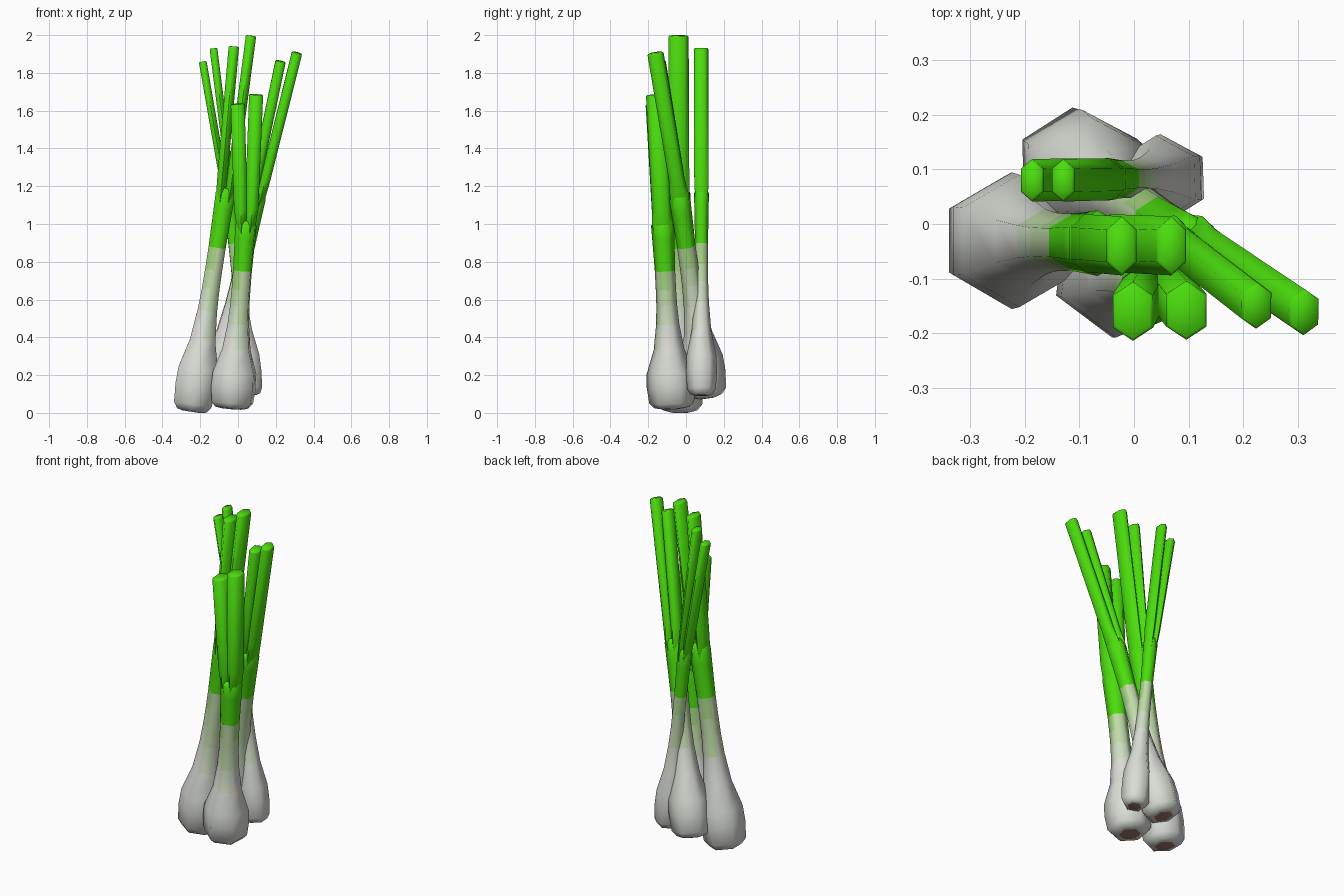
import bpy, bmesh, math
from mathutils import Vector

if "Cube" in bpy.data.objects:
    bpy.data.objects.remove(bpy.data.objects["Cube"])


def material(name, rgb):
    m = bpy.data.materials.new(name)
    m.diffuse_color = (*rgb, 1)
    m.use_nodes = True
    m.node_tree.nodes["Principled BSDF"].inputs["Base Color"].default_value = m.diffuse_color
    return m


WHITE, FAINT, PALE, LIGHT, GREEN, BROWN = range(6)
MATS = [material("bulb white", (0.70, 0.72, 0.67)),
        material("faint green", (0.62, 0.72, 0.54)),
        material("pale green", (0.53, 0.70, 0.40)),
        material("light green", (0.38, 0.67, 0.23)),
        material("leaf green", (0.07, 0.72, 0.004)),
        material("root brown", (0.30, 0.18, 0.12))]


def loft(name, rings, color):
    """Skin equal-sized rings, cap both ends; color(ring, side) picks the material."""
    bm = bmesh.new()
    loops = [[bm.verts.new(p) for p in ring] for ring in rings]
    n = len(loops[0])
    for k in range(len(loops) - 1):
        a, b = loops[k], loops[k + 1]
        for i in range(n):
            j = (i + 1) % n
            f = bm.faces.new((a[i], a[j], b[j], b[i]))
            f.material_index = color(k, i)
    bm.faces.new(loops[0][::-1]).material_index = color(-1, 0)
    bm.faces.new(loops[-1]).material_index = color(len(loops), 0)
    bmesh.ops.recalc_face_normals(bm, faces=bm.faces)
    me = bpy.data.meshes.new(name)
    bm.to_mesh(me)
    bm.free()
    for m in MATS:
        me.materials.append(m)
    ob = bpy.data.objects.new(name, me)
    bpy.context.collection.objects.link(ob)
    bpy.ops.object.select_all(action='DESELECT')
    ob.select_set(True)
    bpy.context.view_layer.objects.active = ob
    bpy.ops.object.shade_smooth_by_angle(angle=math.radians(75))
    return ob


# bulb and stem profile: (fraction of plant height, fraction of bulb radius)
PROFILE = [(0, .47), (.004, .74), (.02, .93), (.07, 1.0), (.115, .97), (.19, .63),
           (.27, .48), (.33, .43), (.38, .42), (.41, .42), (.44, .42), (.54, .46),
           (.585, .48), (.6, .36)]


def stem_color(k, side):
    if k < 0:
        return BROWN
    t = PROFILE[min(k, len(PROFILE) - 1)][0]
    if t >= .44:
        return GREEN
    if t >= .38:
        return LIGHT if side % 2 else PALE
    if t >= .33:
        return PALE
    if t >= .27:                    # fading streaks
        return PALE if side % 3 == 1 else FAINT
    if t >= .19 and side == 4:
        return FAINT
    return WHITE


def onion(label, base, split, tips, radius, yaw, half_w, half_d):
    base, split = Vector(base), Vector(split)
    rot = Vector((0, 0, 1)).rotation_difference(split - base)
    rings = []
    for t, r in PROFILE:
        c = base.lerp(split, t / .59)
        rings.append([c + rot @ Vector((math.cos(a), math.sin(a), 0)) * r * radius
                      for a in (math.radians(yaw + 60 * i) for i in range(6))])
    loft(label + "_bulb_and_stem", rings, stem_color)

    # two flattened leaves growing out of the stem top and fanning apart
    section = [(0, -1), (1, -.55), (1, .55), (0, 1), (-1, .55), (-1, -.55)]
    for side, tip in zip((-1, 1), tips):
        tip = Vector(tip)
        start = base.lerp(split, .93) + Vector((side * .16 * radius, 0, 0))
        mid = split + Vector((side * .2 * radius, 0, 0))
        rot = Vector((0, 0, 1)).rotation_difference(tip - mid)
        stations = [(start, .15 * radius / half_w, .36 * radius / half_d),
                    (mid, .20 * radius / half_w, .43 * radius / half_d),
                    (mid.lerp(tip, .12), .97, .98),
                    (mid.lerp(tip, .992), 1, 1), (tip, .85, .9)]
        leaf = [[c + rot @ Vector((x * half_w * sx, y * half_d * sy, 0))
                 for x, y in section] for c, sx, sy in stations]
        loft(label + ("_left_leaf" if side < 0 else "_right_leaf"), leaf,
             lambda k, i: GREEN)


onion("left_onion", (-.245, -.03, .006), (-.065, -.035, 1.17),
      [(-.022, -.04, 1.94), (.069, -.04, 1.997)], .125, 30, .0275, .054)
onion("front_onion", (-.033, -.074, .022), (.043, -.124, 1.0),
      [(-.002, -.16, 1.635), (.096, -.158, 1.685)], .129, 23, .037, .054)
onion("right_onion", (.065, .082, .092), (-.05, .082, 1.17),
      [(-.187, .08, 1.86), (-.13, .08, 1.93)], .082, 32, .0205, .039)
onion("back_onion", (-.118, .110, .085), (.1, -.035, 1.15),
      [(.225, -.15, 1.86), (.312, -.162, 1.905)], .117, 32, .0275, .043)
